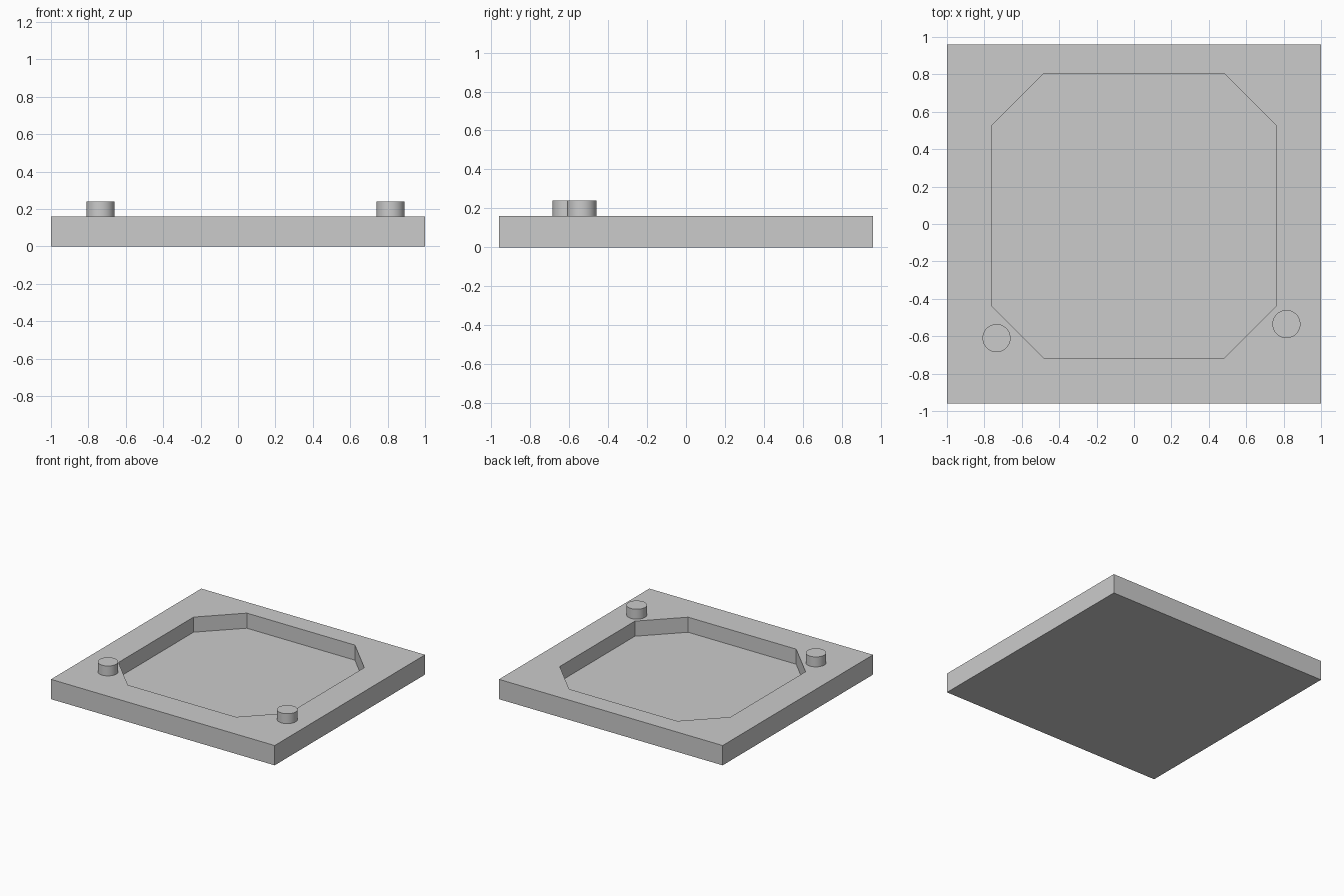
import bpy
import bmesh
from mathutils import Vector

cube = bpy.data.objects.get("Cube")
if cube:
    bpy.data.objects.remove(cube, do_unlink=True)

grey = bpy.data.materials.new("plain grey")
grey.use_nodes = True
colour = (0.6, 0.6, 0.6, 1)
grey.diffuse_color = colour
grey.node_tree.nodes["Principled BSDF"].inputs["Base Color"].default_value = colour

TOP, FLOOR, PEG_TOP = 0.16, 0.038, 0.24


def add_object(name, bm):
    bmesh.ops.recalc_face_normals(bm, faces=bm.faces)
    mesh = bpy.data.meshes.new(name)
    bm.to_mesh(mesh)
    bm.free()
    mesh.materials.append(grey)
    obj = bpy.data.objects.new(name, mesh)
    bpy.context.collection.objects.link(obj)
    return obj


def prism(name, outline, z0, z1):
    """Extrude a flat outline between two heights."""
    bm = bmesh.new()
    face = bm.faces.new([bm.verts.new((x, y, z0)) for x, y in outline])
    grown = bmesh.ops.extrude_face_region(bm, geom=[face])["geom"]
    verts = [v for v in grown if isinstance(v, bmesh.types.BMVert)]
    bmesh.ops.translate(bm, verts=verts, vec=Vector((0, 0, z1 - z0)))
    return add_object(name, bm)


# Base slab
hx, hy = 1.0, 0.96
base = prism("base_plate", [(-hx, -hy), (hx, -hy), (hx, hy), (-hx, hy)], 0, TOP)

# Eight-sided pocket, mirrored from its right half
right = [(0.483, -0.717), (0.763, -0.437), (0.763, 0.523), (0.483, 0.803)]
outline = right + [(-x, y) for x, y in reversed(right)]
cutter = prism("pocket_cutter", outline, FLOOR, TOP + 0.1)
cutter.hide_render = True
cutter.hide_viewport = True

cut = base.modifiers.new("pocket", "BOOLEAN")
cut.operation = "DIFFERENCE"
cut.solver = "EXACT"
cut.object = cutter

# Round pegs on the front corners
for name, x, y in (("right_peg", -0.735, -0.61), ("left_peg", 0.815, -0.535)):
    bpy.ops.mesh.primitive_cylinder_add(
        vertices=48, radius=0.075, depth=PEG_TOP - TOP + 0.01,
        location=(x, y, (PEG_TOP + TOP - 0.01) / 2))
    peg = bpy.context.object
    peg.name = name
    peg.data.materials.append(grey)
    bpy.ops.object.shade_smooth_by_angle()
